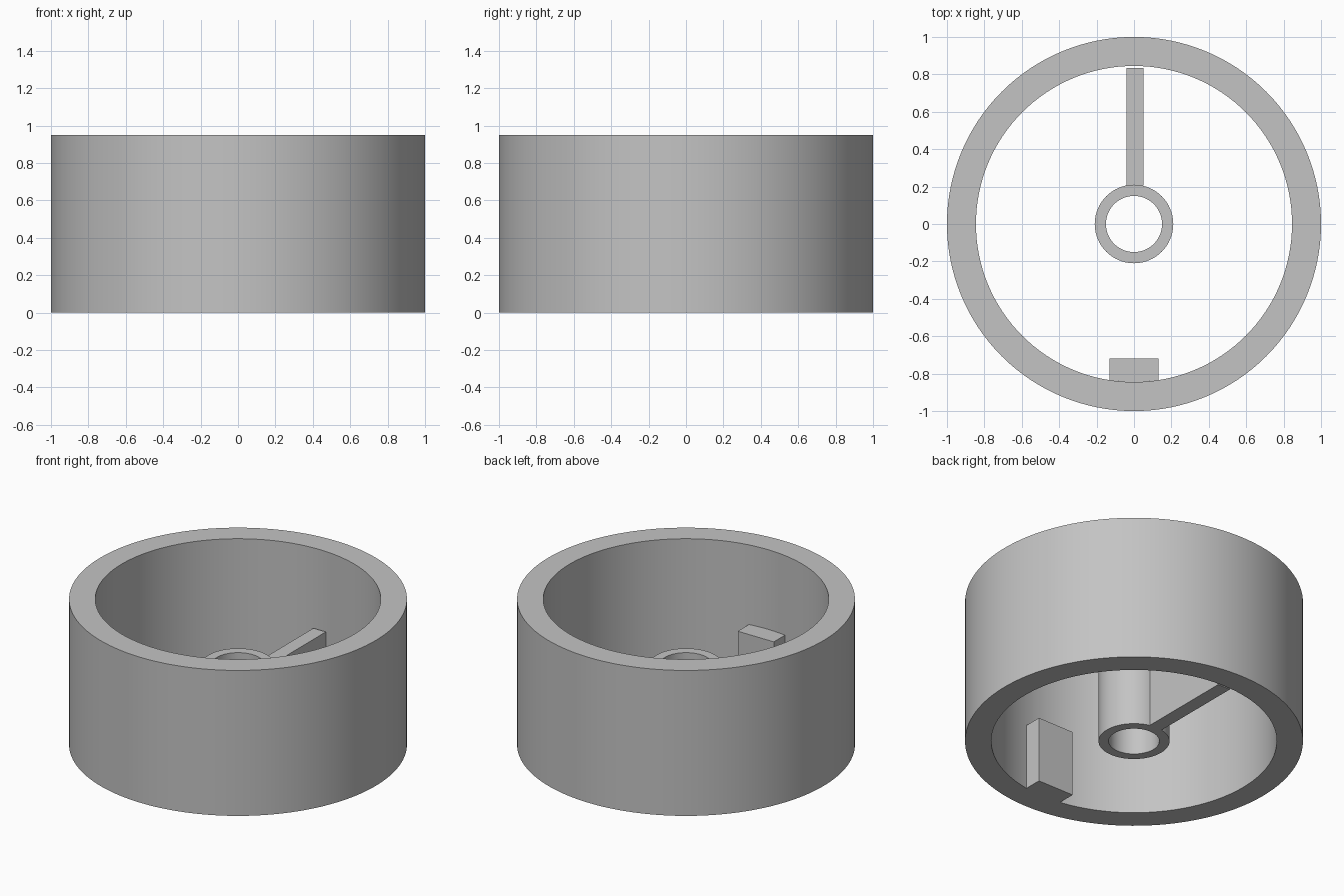
import bpy
import bmesh
from math import asin, cos, pi, radians, sin

cube = bpy.data.objects.get("Cube")
if cube:
    bpy.data.objects.remove(cube, do_unlink=True)

INNER_RADIUS = 0.845
RIB_HEIGHT = 0.43

# Single plain grey
grey = bpy.data.materials.new("plain_grey")
grey.use_nodes = True
colour = (0.55, 0.55, 0.55, 1)
grey.diffuse_color = colour
grey.node_tree.nodes["Principled BSDF"].inputs["Base Color"].default_value = colour


def finish(name, bm):
    bmesh.ops.recalc_face_normals(bm, faces=bm.faces[:])
    mesh = bpy.data.meshes.new(name)
    bm.to_mesh(mesh)
    bm.free()
    mesh.materials.append(grey)
    obj = bpy.data.objects.new(name, mesh)
    bpy.context.collection.objects.link(obj)
    bpy.ops.object.select_all(action="DESELECT")
    obj.select_set(True)
    bpy.context.view_layer.objects.active = obj
    bpy.ops.object.shade_smooth_by_angle(angle=radians(30))
    return obj


def tube(name, outer, inner, height, segments):
    """Hollow cylinder standing on the ground."""
    bm = bmesh.new()
    profile = [(outer, 0), (outer, height), (inner, height), (inner, 0)]
    rings = []
    for r, z in profile:
        rings.append([bm.verts.new((r * cos(2 * pi * i / segments),
                                    r * sin(2 * pi * i / segments), z))
                      for i in range(segments)])
    for a, b in zip(rings, rings[1:] + rings[:1]):
        for i in range(segments):
            j = (i + 1) % segments
            bm.faces.new((a[i], a[j], b[j], b[i]))
    return finish(name, bm)


def prism(name, outline, height):
    """Plan outline raised from the ground."""
    bm = bmesh.new()
    base = bm.faces.new([bm.verts.new((x, y, 0)) for x, y in outline])
    top = bmesh.ops.extrude_face_region(bm, geom=[base])["geom"]
    moved = [g for g in top if isinstance(g, bmesh.types.BMVert)]
    bmesh.ops.translate(bm, verts=moved, vec=(0, 0, height))
    return finish(name, bm)


# Outer wall and central hub
tube("outer_ring", 1.0, INNER_RADIUS, 0.95, 128)
tube("hub", 0.21, 0.15, 0.53, 64)

# Thin spoke that stops just short of the wall
prism("spoke", [(-0.04, 0.205), (0.05, 0.205), (0.05, 0.835), (-0.04, 0.835)], RIB_HEIGHT)

# Block whose back follows the curve of the wall
half = 0.13
sweep = asin(half / INNER_RADIUS)
angles = [-sweep + sweep * i / 4 for i in range(9)]
back = [(INNER_RADIUS * sin(a), -INNER_RADIUS * cos(a)) for a in angles]
prism("wall_block", back + [(half, -0.72), (-half, -0.72)], RIB_HEIGHT)
